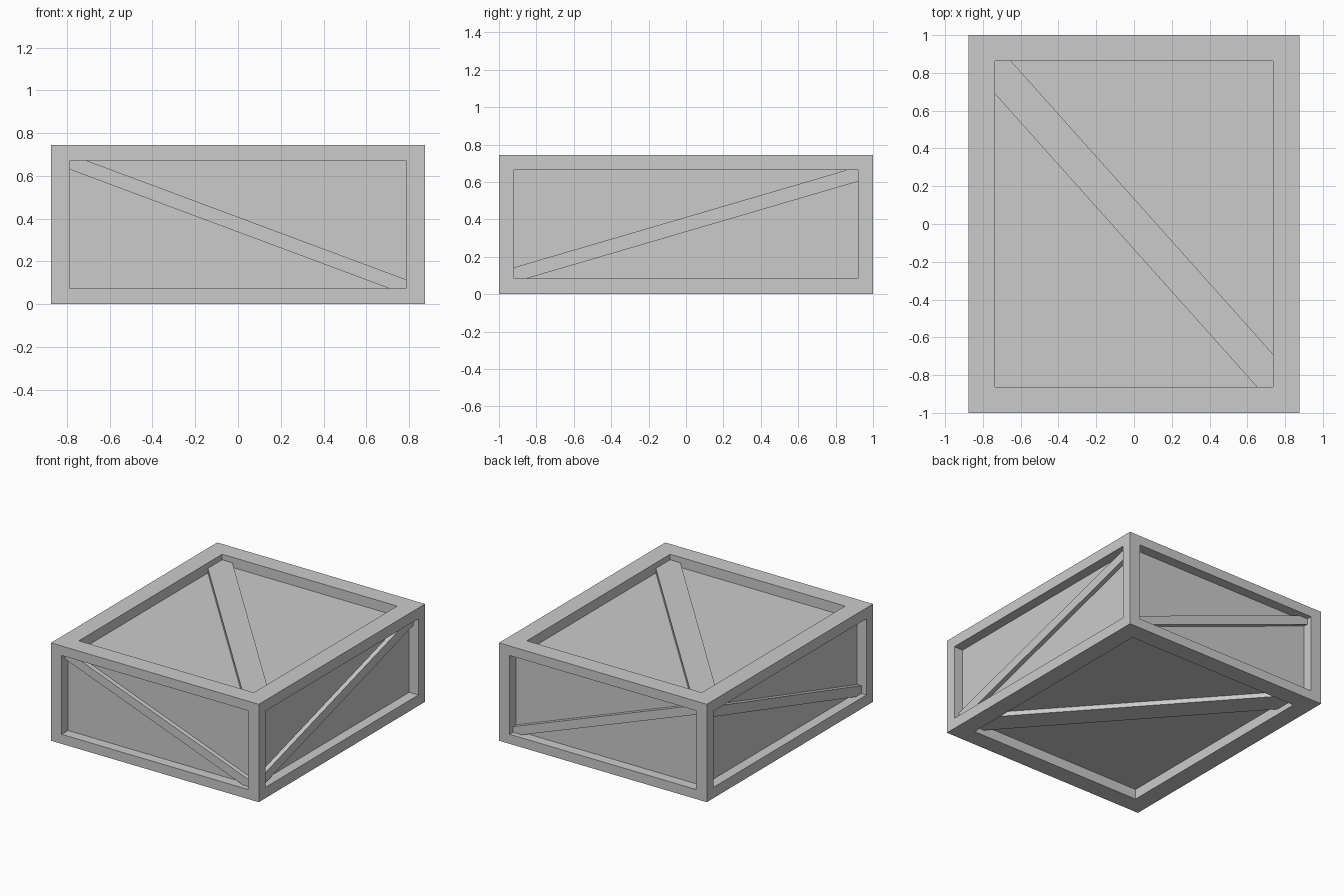
import bpy, bmesh
from mathutils import Vector

if "Cube" in bpy.data.objects:
    bpy.data.objects.remove(bpy.data.objects["Cube"])

HALF = Vector((0.875, 1.0, 0.3725))
CENTRE = Vector((0, 0, HALF.z))
RECESS, BRACE = 0.077, 0.035

# Per axis: in-plane axes, opening half sizes (a, b),
# brace cut points (p along u, q along v), diagonal direction
SIDES = {
    0: dict(u=1, v=2, a=0.92, b=0.29, p=0.855, q=0.23, sign=1, names=("left", "right")),
    1: dict(u=0, v=2, a=0.785, b=0.30, p=0.71, q=0.257, sign=-1, names=("front", "back")),
    2: dict(u=0, v=1, a=0.737, b=0.862, p=0.65, q=0.69, sign=-1, names=("bottom", "top")),
}


def finish(bm, name):
    bmesh.ops.recalc_face_normals(bm, faces=bm.faces[:])
    mesh = bpy.data.meshes.new(name)
    bm.to_mesh(mesh)
    bm.free()
    ob = bpy.data.objects.new(name, mesh)
    ob.location = CENTRE
    bpy.context.collection.objects.link(ob)


# Crate body: a box with a recessed panel in every face
bm = bmesh.new()
bmesh.ops.create_cube(bm, size=2)
bmesh.ops.scale(bm, vec=HALF, verts=bm.verts[:])
bm.normal_update()
panels = bm.faces[:]
bmesh.ops.inset_individual(bm, faces=panels, thickness=0.05)
for face in panels:
    axis = max(range(3), key=lambda i: abs(face.normal[i]))
    s = SIDES[axis]
    for vert in face.verts:
        for k, size in ((s["u"], s["a"]), (s["v"], s["b"])):
            vert.co[k] = size if vert.co[k] > 0 else -size
for face in panels:
    direction = face.normal.copy()
    new = bmesh.ops.extrude_discrete_faces(bm, faces=[face])["faces"][0]
    bmesh.ops.translate(bm, vec=-direction * RECESS, verts=new.verts[:])
finish(bm, "crate_body")

# Diagonal braces: corner-to-corner strips lying in each recess
for axis, s in SIDES.items():
    a, b, p, q = s["a"], s["b"], s["p"], s["q"]
    outline = [(-a, -q), (-a, -b), (-p, -b), (a, q), (a, b), (p, b)]
    for side, label in zip((-1, 1), s["names"]):
        bm = bmesh.new()
        verts = []
        for u, v in outline:
            co = Vector()
            co[s["u"]], co[s["v"]] = u, v * s["sign"]
            co[axis] = side * (HALF[axis] - RECESS)
            verts.append(bm.verts.new(co))
        base = bm.faces.new(verts)
        out = bmesh.ops.extrude_face_region(bm, geom=[base])["geom"]
        shift = Vector()
        shift[axis] = side * BRACE
        bmesh.ops.translate(bm, vec=shift,
                            verts=[g for g in out if isinstance(g, bmesh.types.BMVert)])
        finish(bm, label + "_brace")
